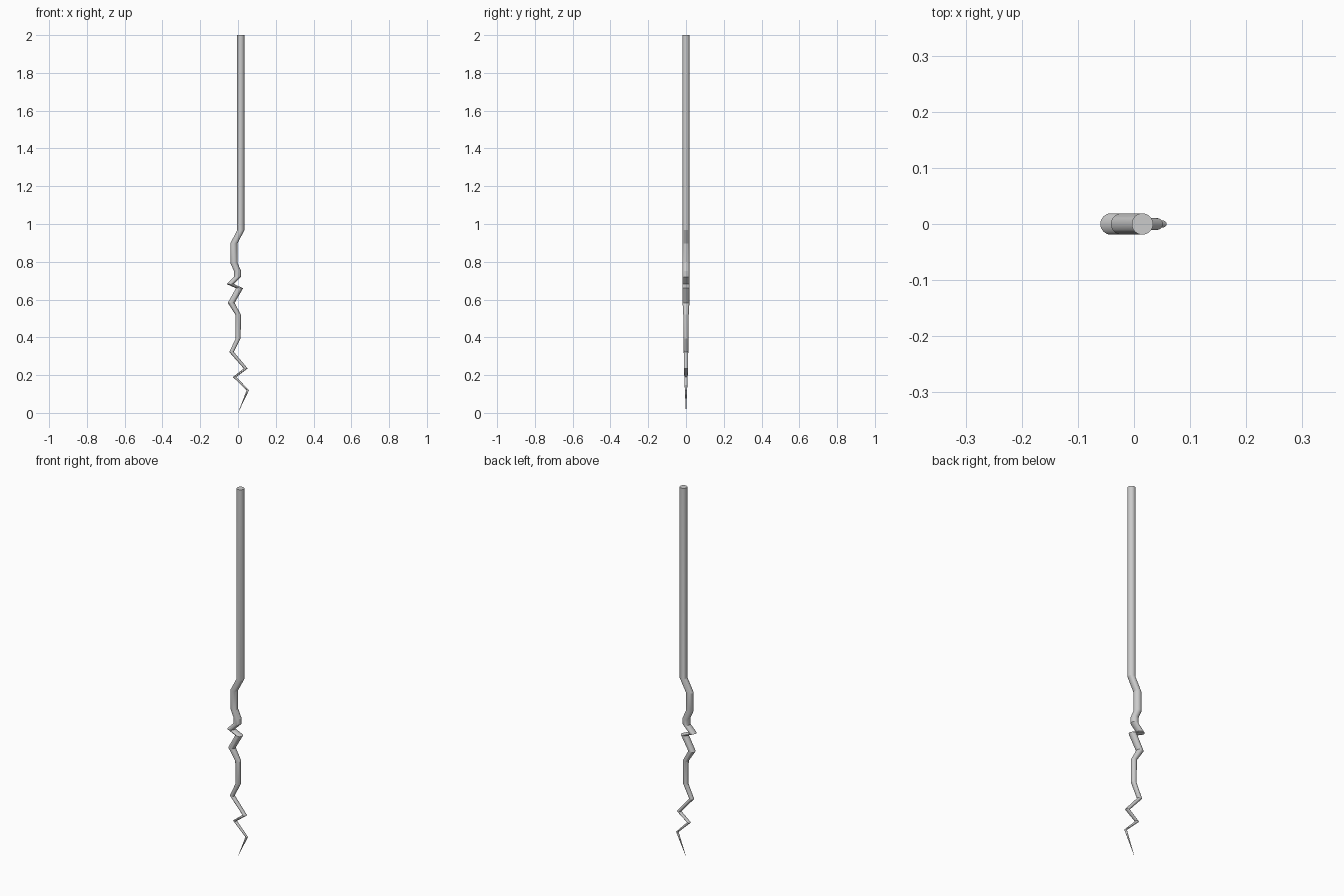
import bpy, bmesh
from math import cos, sin, pi

if "Cube" in bpy.data.objects:
    bpy.data.objects.remove(bpy.data.objects["Cube"])

SIDES = 32

# Level cross-sections from top to tip: (z, centre x, radius)
RINGS = [
    (2.00, 0.015, 0.019), (0.967, 0.015, 0.019), (0.897, -0.022, 0.019),
    (0.795, -0.022, 0.019), (0.752, -0.003, 0.019), (0.72, -0.003, 0.019),
    (0.682, -0.041, 0.019), (0.66, 0.008, 0.019), (0.582, -0.036, 0.018),
    (0.52, 0.001, 0.0145), (0.395, 0.001, 0.013), (0.322, -0.034, 0.012),
    (0.235, 0.041, 0.0105), (0.19, -0.018, 0.009), (0.12, 0.052, 0.006),
    (0.0, 0.0, 0.0004),
]

# Straight handle and crooked tapering blade as one lofted tube
bm = bmesh.new()
loops = []
for z, cx, r in RINGS:
    loops.append([bm.verts.new((cx + r * cos(2 * pi * i / SIDES),
                                r * sin(2 * pi * i / SIDES), z))
                  for i in range(SIDES)])
for a, b in zip(loops, loops[1:]):
    for i in range(SIDES):
        j = (i + 1) % SIDES
        bm.faces.new((a[i], b[i], b[j], a[j]))

# End caps
bm.faces.new(loops[0])
bm.faces.new(loops[-1][::-1])
bmesh.ops.recalc_face_normals(bm, faces=bm.faces)

mesh = bpy.data.meshes.new("zigzag_rod")
bm.to_mesh(mesh)
bm.free()
rod = bpy.data.objects.new("zigzag_rod", mesh)
bpy.context.collection.objects.link(rod)

# Round sides, crisp bends
bpy.context.view_layer.objects.active = rod
rod.select_set(True)
bpy.ops.object.shade_smooth_by_angle(angle=pi / 9)
